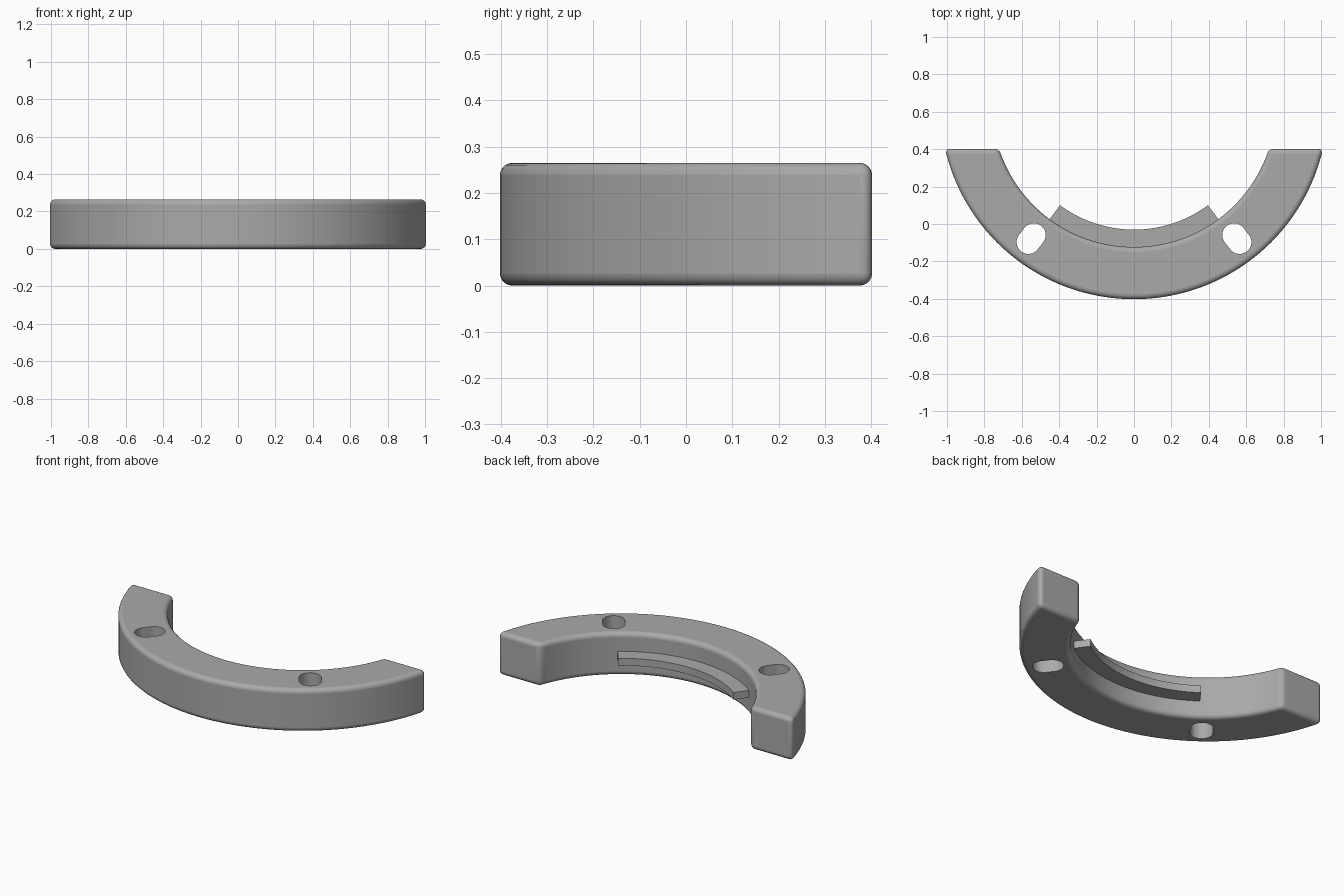
import bpy, bmesh
from math import sin, cos, asin, atan2, radians, pi

if "Cube" in bpy.data.objects:
    bpy.data.objects.remove(bpy.data.objects["Cube"])

CY = 0.635            # centre of the arcs on the y axis
OUTER, INNER = 1.037, 0.758
END_Y, HEIGHT = 0.402, 0.265

grey = bpy.data.materials.new("plain grey")
grey.use_nodes = True
grey.diffuse_color = (0.4, 0.4, 0.4, 1)
grey.node_tree.nodes["Principled BSDF"].inputs["Base Color"].default_value = (0.4, 0.4, 0.4, 1)


def arc(radius, start, end, steps, centre=(0, CY)):
    """Points on an arc; angle 0 points to the front."""
    angles = [start + (end - start) * i / steps for i in range(steps + 1)]
    return [(centre[0] + radius * sin(a), centre[1] - radius * cos(a)) for a in angles]


def prism(name, outline, z0, z1):
    """Upright solid with the given outline."""
    bm = bmesh.new()
    face = bm.faces.new([bm.verts.new((x, y, z0)) for x, y in outline])
    top = bmesh.ops.extrude_face_region(bm, geom=[face])["geom"]
    bmesh.ops.translate(bm, vec=(0, 0, z1 - z0),
                        verts=[v for v in top if isinstance(v, bmesh.types.BMVert)])
    bmesh.ops.recalc_face_normals(bm, faces=bm.faces)
    mesh = bpy.data.meshes.new(name)
    bm.to_mesh(mesh)
    bm.free()
    obj = bpy.data.objects.new(name, mesh)
    bpy.context.collection.objects.link(obj)
    mesh.materials.append(grey)
    return obj


def smooth(obj):
    bpy.ops.object.select_all(action="DESELECT")
    obj.select_set(True)
    bpy.context.view_layer.objects.active = obj
    bpy.ops.object.shade_smooth_by_angle(angle=radians(35))


def band(r_out, r_in, a_out, a_in, steps):
    return arc(r_out, -a_out, a_out, steps) + arc(r_in, a_in, -a_in, steps)


# Crescent body, cut straight across at both ends
def end_angle(radius):
    return pi / 2 - asin((CY - END_Y) / radius)


body = prism("crescent_body", band(OUTER, INNER, end_angle(OUTER), end_angle(INNER), 72), 0, HEIGHT)
bevel = body.modifiers.new("rounded_edges", "BEVEL")
bevel.width = 0.036
bevel.segments = 5
bevel.limit_method = "ANGLE"
bevel.angle_limit = radians(40)

# Slotted through holes, long axis along the radius
for side, label in ((1, "left"), (-1, "right")):
    x, y = side * 0.55, -0.078
    a = atan2(x, CY - y)
    dx, dy = 0.024 * sin(a), -0.024 * cos(a)
    slot = (arc(0.063, a - pi / 2, a + pi / 2, 16, (x + dx, y + dy))
            + arc(0.063, a + pi / 2, a + 3 * pi / 2, 16, (x - dx, y - dy)))
    cutter = prism(label + "_hole_cutter", slot, -0.1, HEIGHT + 0.1)
    cutter.hide_render = True
    cutter.hide_viewport = True
    cut = body.modifiers.new(label + "_hole", "BOOLEAN")
    cut.operation = "DIFFERENCE"
    cut.object = cutter
smooth(body)

# Thin curved ledge on the inner wall
FIN = radians(36.5)
ledge = prism("inner_ledge", band(INNER + 0.02, 0.665, FIN, FIN, 40), 0.105, 0.15)
smooth(ledge)
